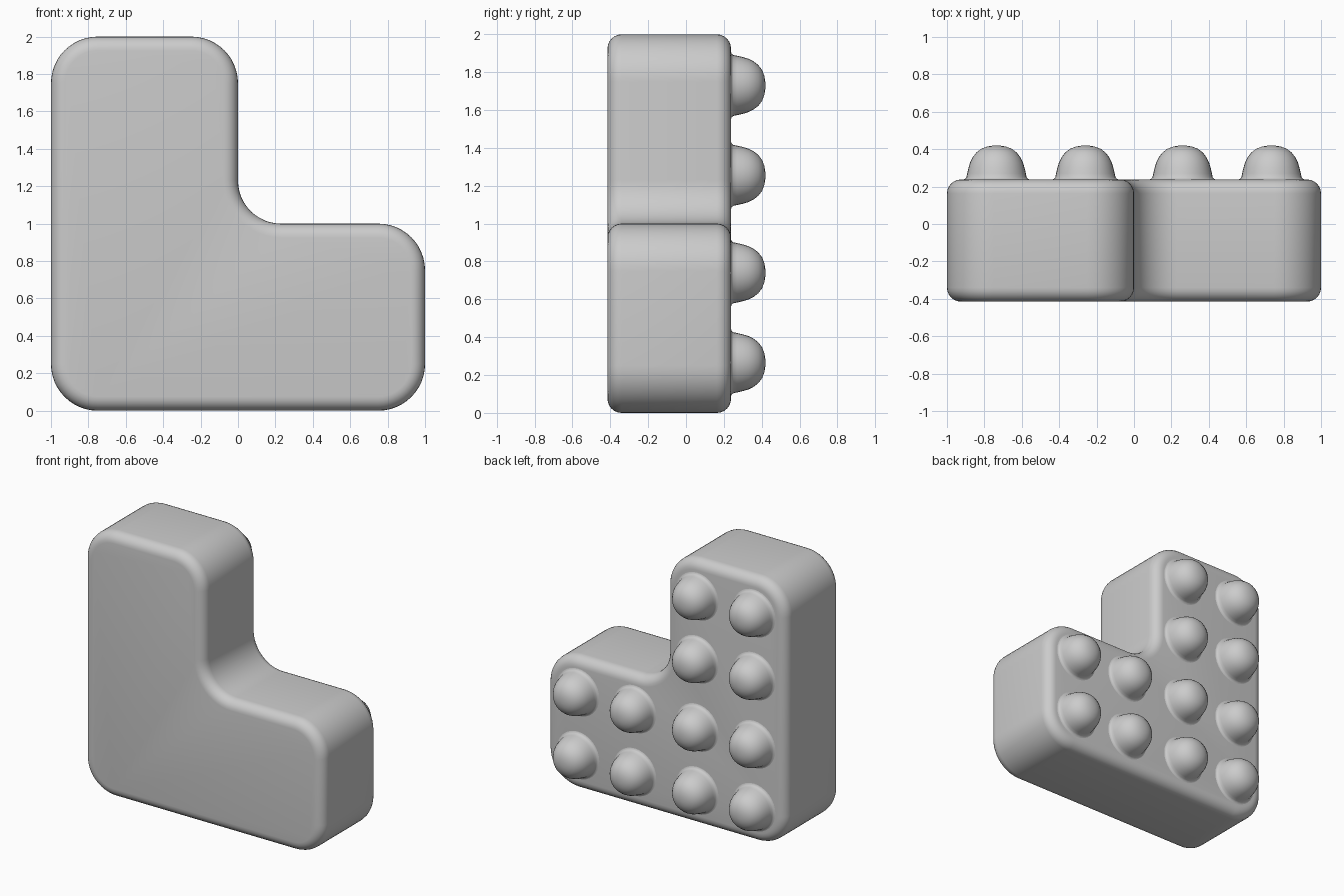
import bpy, bmesh
from math import sin, cos, pi, radians

if "Cube" in bpy.data.objects:
    bpy.data.objects.remove(bpy.data.objects["Cube"])


def finish(name, bm, loc=(0, 0, 0)):
    bmesh.ops.recalc_face_normals(bm, faces=bm.faces[:])
    mesh = bpy.data.meshes.new(name)
    bm.to_mesh(mesh)
    bm.free()
    ob = bpy.data.objects.new(name, mesh)
    bpy.context.collection.objects.link(ob)
    ob.location = loc
    bpy.ops.object.select_all(action='DESELECT')
    ob.select_set(True)
    bpy.context.view_layer.objects.active = ob
    bpy.ops.object.shade_smooth_by_angle(angle=radians(40))
    return ob


def loft(bm, rings):
    """Skin a list of closed vertex rings and cap both ends."""
    loops = [[bm.verts.new(p) for p in ring] for ring in rings]
    for a, b in zip(loops, loops[1:]):
        n = len(a)
        for i in range(n):
            j = (i + 1) % n
            bm.faces.new((a[i], a[j], b[j], b[i]))
    bm.faces.new(loops[0])
    bm.faces.new(loops[-1])


# L outline: arc centre x, z, start angle, sweep, radius, concave flag
R, RC, SEG = 0.25, 0.23, 12
CORNERS = [
    (1 - R, R, -90, 90, R, False),
    (1 - R, 1 - R, 0, 90, R, False),
    (RC, 1 + RC, 270, -90, RC, True),
    (-R, 2 - R, 0, 90, R, False),
    (-1 + R, 2 - R, 90, 90, R, False),
    (-1 + R, R, 180, 90, R, False),
]


def outline(inset, y):
    pts = []
    for cx, cz, start, sweep, r, concave in CORNERS:
        rad = r + inset if concave else r - inset
        for i in range(SEG + 1):
            a = radians(start + sweep * i / SEG)
            pts.append((cx + rad * cos(a), y, cz + rad * sin(a)))
    return pts


# Block body with rounded front and back rims
FRONT, BACK, B, STEPS = -0.415, 0.238, 0.075, 6
rings = []
for i in range(STEPS + 1):
    a = i / STEPS * pi / 2
    rings.append(outline(B * (1 - sin(a)), FRONT + B * (1 - cos(a))))
for i in range(STEPS + 1):
    a = i / STEPS * pi / 2
    rings.append(outline(B * (1 - cos(a)), BACK - B * (1 - sin(a))))
bm = bmesh.new()
loft(bm, rings)
finish("block_body", bm)

# Domed studs on the back: (radius, y) profile with a flared foot
PROFILE = [(0.178, 0.225), (0.178, 0.238), (0.168, 0.241), (0.161, 0.25),
           (0.157, 0.27), (0.150, 0.30), (0.141, 0.33), (0.128, 0.356),
           (0.108, 0.382), (0.082, 0.402), (0.050, 0.414), (0.020, 0.419)]
SIDES = 32


def stud(x, z, name):
    bm = bmesh.new()
    loft(bm, [[(r * cos(2 * pi * i / SIDES), y, r * sin(2 * pi * i / SIDES))
               for i in range(SIDES)] for r, y in PROFILE])
    finish(name, bm, (x, 0, z))


for col, x in enumerate((-0.735, -0.26, 0.26, 0.735)):
    for row, z in enumerate((0.265, 0.74, 1.255, 1.73)):
        if x < 0 or z < 1:
            stud(x, z, f"stud_{col}_{row}")
